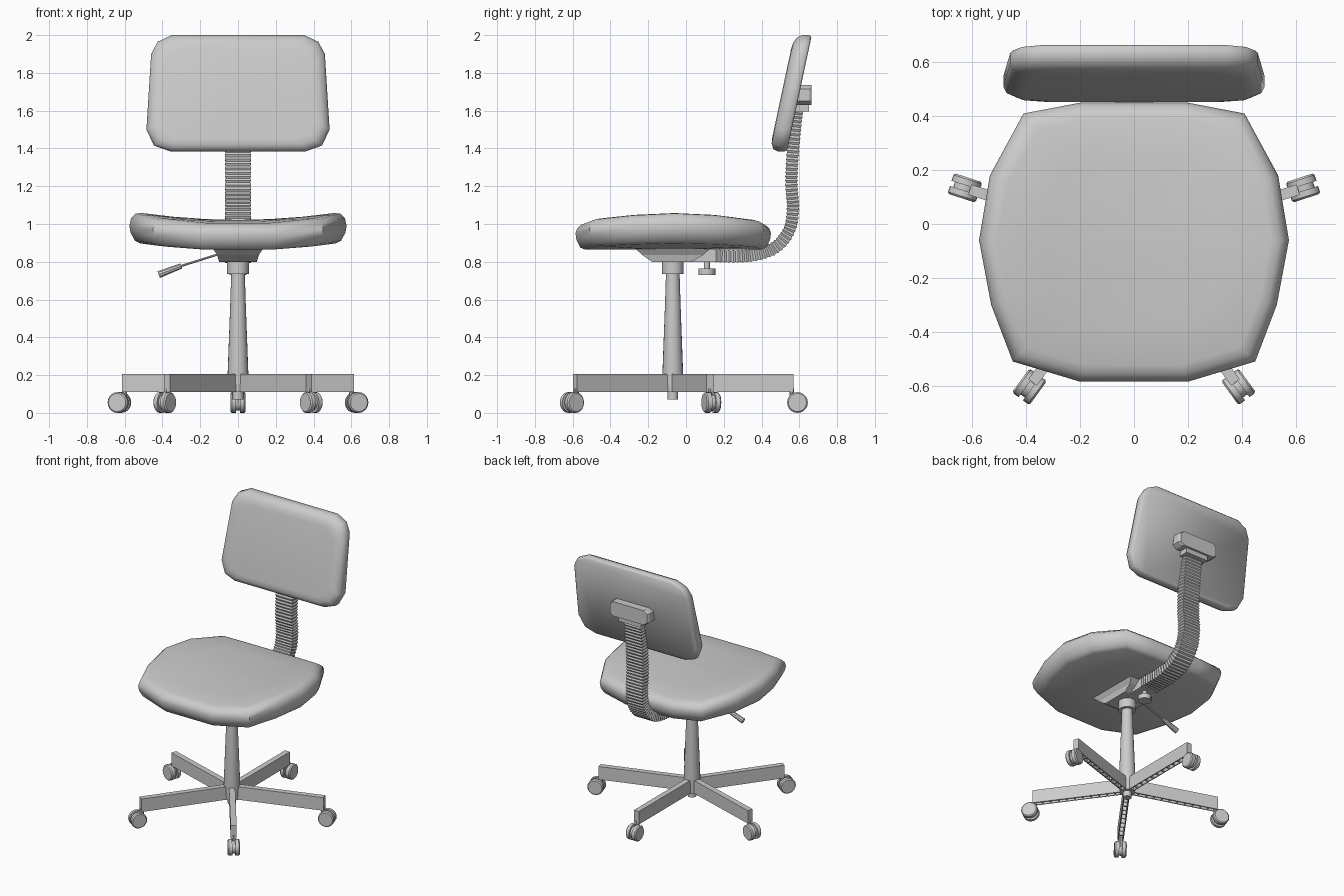
import bpy
import bmesh
from math import sin, cos, pi, radians
from mathutils import Vector, Matrix

cube = bpy.data.objects.get("Cube")
if cube:
    bpy.data.objects.remove(cube)

GREY = (0.6, 0.6, 0.6, 1)
grey = bpy.data.materials.new("plain_grey")
grey.use_nodes = True
grey.diffuse_color = GREY
grey.node_tree.nodes["Principled BSDF"].inputs["Base Color"].default_value = GREY

CENTRE_Y = -0.07


def loft(name, rings, matrix=None, smooth=None):
    """Skin a stack of equal-length rings and cap both ends."""
    bm = bmesh.new()
    loops = [[bm.verts.new(p) for p in ring] for ring in rings]
    n = len(loops[0])
    for a, b in zip(loops, loops[1:]):
        for i in range(n):
            j = (i + 1) % n
            bm.faces.new((a[i], a[j], b[j], b[i]))
    bm.faces.new(loops[0][::-1])
    bm.faces.new(loops[-1])
    bmesh.ops.recalc_face_normals(bm, faces=bm.faces)
    if matrix:
        bm.transform(matrix)
    mesh = bpy.data.meshes.new(name)
    bm.to_mesh(mesh)
    bm.free()
    mesh.materials.append(grey)
    obj = bpy.data.objects.new(name, mesh)
    bpy.context.collection.objects.link(obj)
    if smooth:
        bpy.ops.object.select_all(action='DESELECT')
        obj.select_set(True)
        bpy.context.view_layer.objects.active = obj
        bpy.ops.object.shade_smooth_by_angle(angle=radians(smooth))
    return obj


def rect(x0, x1, y0, y1, z):
    return [(x0, y0, z), (x1, y0, z), (x1, y1, z), (x0, y1, z)]


def box(name, x0, x1, y0, y1, z0, z1, matrix=None):
    return loft(name, [rect(x0, x1, y0, y1, z) for z in (z0, z1)], matrix)


def turned(name, profile, matrix, sides=20):
    """Turn a (radius, height) profile around local z."""
    rings = [[(r * cos(2 * pi * i / sides), r * sin(2 * pi * i / sides), z)
              for i in range(sides)] for r, z in profile]
    return loft(name, rings, matrix, 35)


def mirrored(half):
    """Close a right-hand outline by mirroring it in x."""
    return half + [(-x, v) for x, v in reversed(half)]


centre = Matrix.Translation((0, CENTRE_Y, 0))

# Five-arm base: hollow arms with cross ribs, and twin-wheel casters
for k in range(5):
    turn = centre @ Matrix.Rotation(radians(90 + 72 * k), 4, 'Z')
    loft(f"base_arm_{k + 1}", [
        rect(0.02, 0.63, -0.013, 0.013, 0.19),
        rect(0.02, 0.63, -0.013, 0.013, 0.11),
        rect(0, 0.64, -0.02, 0.02, 0.11),
        rect(0, 0.64, -0.02, 0.02, 0.205)], turn)
    for i in range(10):
        x = 0.08 + i * 0.055
        box(f"arm_rib_{k + 1}_{i + 1}", x, x + 0.008, -0.013, 0.013, 0.115, 0.19, turn)
    turned(f"caster_stem_{k + 1}", [(0.013, 0.05), (0.013, 0.13)],
           turn @ Matrix.Translation((0.63, 0, 0)), 10)
    wheel = turn @ Matrix.Translation((0.66, 0, 0.055)) @ Matrix.Rotation(pi / 2, 4, 'X')
    turned(f"caster_axle_{k + 1}", [(0.042, -0.012), (0.042, 0.012)], wheel, 16)
    for side in (-1, 1):
        turned(f"caster_wheel_{k + 1}_{'a' if side < 0 else 'b'}",
               [(0.055, side * 0.01), (0.055, side * 0.033), (0.048, side * 0.04)], wheel)

# Central column
turned("column", [(0.028, 0.07), (0.028, 0.11), (0.05, 0.11), (0.055, 0.205),
                  (0.041, 0.58), (0.036, 0.74)], centre)
turned("column_collar", [(0.058, 0.735), (0.058, 0.805)], centre)

# Tilt mechanism under the seat
loft("seat_mechanism", [rect(-0.1, 0.1, -0.18, 0.03, 0.8),
                        rect(-0.11, 0.11, -0.23, 0.09, 0.835),
                        rect(-0.14, 0.14, -0.28, 0.14, 0.88)])
box("spine_bracket", -0.06, 0.06, 0, 0.18, 0.8, 0.865)
turned("adjuster_knob", [(0.045, 0.73), (0.045, 0.765), (0.016, 0.765), (0.016, 0.81)],
       Matrix.Translation((0, 0.11, 0)), 12)


def rod(name, a, b, r0, r1):
    a, b = Vector(a), Vector(b)
    d = b - a
    m = Matrix.Translation(a) @ d.to_track_quat('Z', 'Y').to_matrix().to_4x4()
    turned(name, [(r0, 0), (r1, d.length)], m, 10)


# Height lever
rod("lever_rod", (-0.04, -0.06, 0.86), (-0.31, -0.06, 0.775), 0.006, 0.006)
rod("lever_handle", (-0.3, -0.06, 0.778), (-0.42, -0.06, 0.732), 0.015, 0.02)

# Saddle-shaped seat cushion
outline = mirrored([(0.2, -0.585), (0.45, -0.51), (0.53, -0.3), (0.575, -0.06),
                    (0.535, 0.18), (0.41, 0.41), (0.2, 0.45)])


def seat_ring(scale, z, crown):
    ring = []
    for x, y in outline:
        x, y = x * scale, (y - CENTRE_Y) * scale
        ring.append((x, y + CENTRE_Y, z + 0.14 * x * x - crown * y * y))
    return ring


loft("seat_cushion", [seat_ring(*r) for r in (
    (0.3, 0.865, 0), (0.9, 0.86, 0), (0.95, 0.87, 0), (0.99, 0.91, 0),
    (1, 0.945, 0), (0.985, 0.985, 0.06), (0.94, 1.015, 0.1), (0.88, 1.022, 0.1),
    (0.6, 1.022, 0.1), (0.3, 1.022, 0.1), (0.03, 1.022, 0.1))], smooth=50)

# Tilted backrest cushion
back_outline = mirrored([(0.36, 1.385), (0.445, 1.415), (0.485, 1.5),
                         (0.46, 1.9), (0.425, 1.965), (0.35, 2.0)])


def back_ring(inset, depth):
    ring = []
    for x, z in back_outline:
        x *= 1 - inset / 0.48
        z = 1.69 + (z - 1.69) * (1 - inset / 0.31)
        ring.append((x, 0.535 + 0.213 * (z - 1.385) - depth, z))
    return ring


loft("backrest_cushion", [back_ring(*r) for r in (
    (0.01, 0), (0, 0.012), (0, 0.05), (0.012, 0.075), (0.04, 0.09), (0.07, 0.094))],
    smooth=50)

# Bracket on the rear of the backrest
loft("backrest_bracket", [
    [(x, y, z) for x, z in mirrored([(w - 0.03, 1.63), (w, 1.65), (w, 1.715), (w - 0.03, 1.735)])]
    for w, y in ((0.16, 0.58), (0.16, 0.65), (0.15, 0.665))])
box("bracket_clip", -0.09, 0.09, 0.57, 0.65, 1.595, 1.64)

# Ribbed spine swept along a smooth path
path = [Vector((0, y, z)) for y, z in (
    (0.02, 0.835), (0.15, 0.83), (0.34, 0.833), (0.47, 0.875), (0.545, 0.965),
    (0.566, 1.08), (0.558, 1.22), (0.567, 1.4), (0.588, 1.6), (0.61, 1.75))]
samples = []
for p, q, r, s in zip(path, path[1:], path[2:], path[3:]):
    steps = max(2, round((r - q).length / 0.011))
    for i in range(steps):
        t = i / steps
        samples.append(0.5 * (2 * q + (r - p) * t + (2 * p - 5 * q + 4 * r - s) * t * t
                              + (3 * q - p - 3 * r + s) * t ** 3))
samples.append(path[-2])
ribs = []
for i, p in enumerate(samples):
    d = (samples[min(i + 1, len(samples) - 1)] - samples[max(i - 1, 0)]).normalized()
    side = Vector((0, -d.z, d.y))
    w, h = (0.07, 0.034) if i % 2 else (0.064, 0.029)
    ribs.append([p + Vector((a * w, 0, 0)) + side * b * h
                 for a, b in ((-1, -1), (1, -1), (1, 1), (-1, 1))])
loft("ribbed_spine", ribs)
